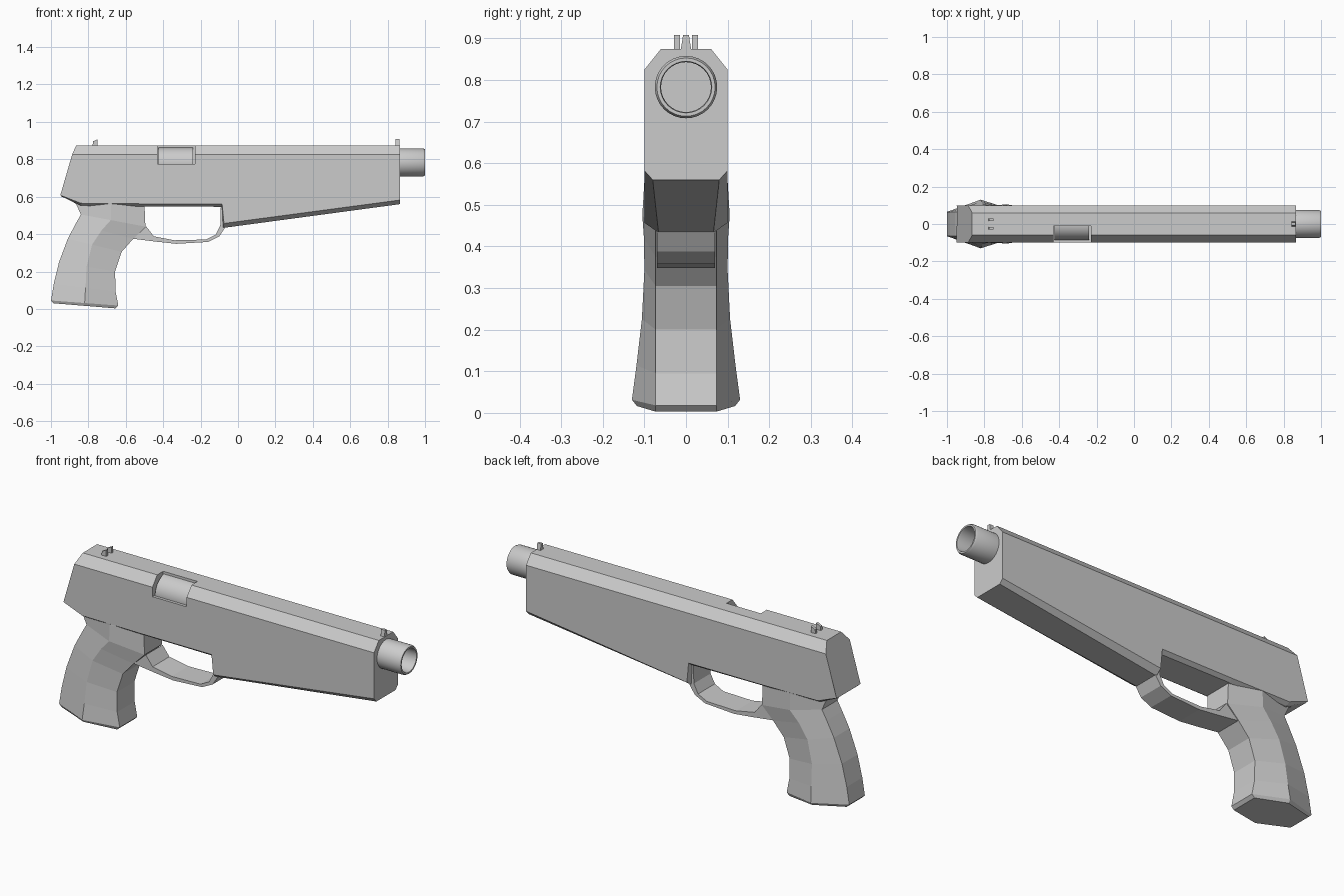
import bpy, bmesh, math

if "Cube" in bpy.data.objects:
    bpy.data.objects.remove(bpy.data.objects["Cube"])

metal = bpy.data.materials.new("light_grey")
metal.diffuse_color = (0.6, 0.6, 0.6, 1)
metal.use_nodes = True
metal.node_tree.nodes["Principled BSDF"].inputs["Base Color"].default_value = metal.diffuse_color


def make(name, bm):
    bmesh.ops.recalc_face_normals(bm, faces=bm.faces[:])
    me = bpy.data.meshes.new(name)
    bm.to_mesh(me)
    bm.free()
    ob = bpy.data.objects.new(name, me)
    bpy.context.collection.objects.link(ob)
    me.materials.append(metal)
    return ob


def loft(name, rings, closed=False):
    """Skin a list of equal-length rings of points; cap the ends unless closed."""
    bm = bmesh.new()
    vs = [[bm.verts.new(p) for p in r] for r in rings]
    n = len(vs[0])
    pairs = list(zip(vs, vs[1:])) + ([(vs[-1], vs[0])] if closed else [])
    for a, b in pairs:
        for i in range(n):
            j = (i + 1) % n
            bm.faces.new((a[i], a[j], b[j], b[i]))
    if not closed:
        bm.faces.new(vs[0])
        bm.faces.new(vs[-1])
    return make(name, bm)


def mirrored(half):
    """Half outline on +y, completed on -y."""
    return [(x, y, z) for x, y, z in half] + [(x, -y, z) for x, y, z in reversed(half)]


def box(name, x0, x1, y0, y1, z0, z1):
    return loft(name, [[(x, y0, z0), (x, y1, z0), (x, y1, z1), (x, y0, z1)] for x in (x0, x1)])


def lathe_x(name, profile, cz, n=32, closed=False):
    """Turn (x, radius) profile around a lengthwise axis at height cz."""
    rings = []
    for x, r in profile:
        rings.append([(x, r * math.cos(2 * math.pi * i / n), cz + r * math.sin(2 * math.pi * i / n))
                      for i in range(n)])
    ob = loft(name, rings, closed)
    bpy.context.view_layer.objects.active = ob
    ob.select_set(True)
    bpy.ops.object.shade_smooth_by_angle(angle=math.radians(30))
    ob.select_set(False)
    return ob


# Body: chamfered section, stepping down ahead of the trigger opening
body = loft("body", [
    mirrored([(-.945, .09, .602), (-.95, .1, .608), (-.887, .1, .825), (-.865, .06, .875)]),
    mirrored([(-.84, .08, .552), (-.84, .1, .565), (-.8, .1, .825), (-.8, .06, .875)]),
    mirrored([(-.50, .08, .548), (-.50, .1, .562), (-.5, .1, .825), (-.5, .06, .875)]),
    mirrored([(-.085, .08, .546), (-.085, .1, .562), (-.085, .1, .825), (-.085, .06, .875)]),
    mirrored([(-.08, .066, .433), (-.075, .1, .457), (-.06, .1, .825), (-.06, .06, .875)]),
    mirrored([(.865, .08, .56), (.865, .1, .582), (.865, .1, .825), (.865, .06, .875)]),
])

# Side port cut into the body
cutter = box("port_cutter", -.43, -.23, -.2, -.01, .775, 1.0)
cutter.hide_render = True
cutter.hide_viewport = True
cut = body.modifiers.new("port", 'BOOLEAN')
cut.operation = 'DIFFERENCE'
cut.solver = 'EXACT'
cut.object = cutter

# Barrel seen in the port, and the hollow muzzle
lathe_x("chamber", [(-.425, .085), (-.24, .085)], .778)
lathe_x("muzzle", [(.85, .075), (.99, .075), (1.0, .07), (1.0, .062), (.99, .06), (.87, .06)], .783)

# Grip: hexagonal sections (rear x, z, front x, z, middle x, half width)
sections = [
    (-.985, .030, -.655, .003, -.82, .118),
    (-1.00, .045, -.640, .018, -.82, .130),
    (-.985, .135, -.655, .095, -.815, .119),
    (-.957, .250, -.657, .200, -.81, .106),
    (-.910, .375, -.622, .305, -.78, .100),
    (-.868, .455, -.560, .375, -.73, .101),
    (-.840, .505, -.495, .440, -.68, .105),
    (-.865, .560, -.500, .556, -.68, .100),
    (-.935, .606, -.510, .600, -.70, .096),
]
rings = []
for xr, zr, xf, zf, xm, w in sections:
    zm = zr + (zf - zr) * (xm - xr) / (xf - xr)
    rings.append(mirrored([(xr, .065, zr), (xm, w, zm), (xf, .073, zf)]))
loft("grip", rings)

# Trigger guard: thin strap from outer and inner curves
outer = [(-.56, .375), (-.44, .360), (-.33, .348), (-.16, .358), (-.10, .388), (-.07, .433), (-.07, .55)]
inner = [(-.49, .440), (-.45, .388), (-.34, .367), (-.17, .371), (-.12, .397), (-.095, .445), (-.092, .55)]
loft("trigger_guard", [[(ox, -.07, oz), (ox, .07, oz), (ix, .07, iz), (ix, -.07, iz)]
                       for (ox, oz), (ix, iz) in zip(outer, inner)])

# Sights
for side, name in ((-1, "rear_sight_a"), (1, "rear_sight_b")):
    y = side * .022
    loft(name, [[(-.778, yy, .87), (-.75, yy, .87), (-.75, yy, .908), (-.775, yy, .896)]
                for yy in (y - .007, y + .007)])
loft("front_sight", [[(x, -.013, .87), (x, .013, .87), (x, .007, .908), (x, -.007, .908)]
                     for x in (.842, .864)])
